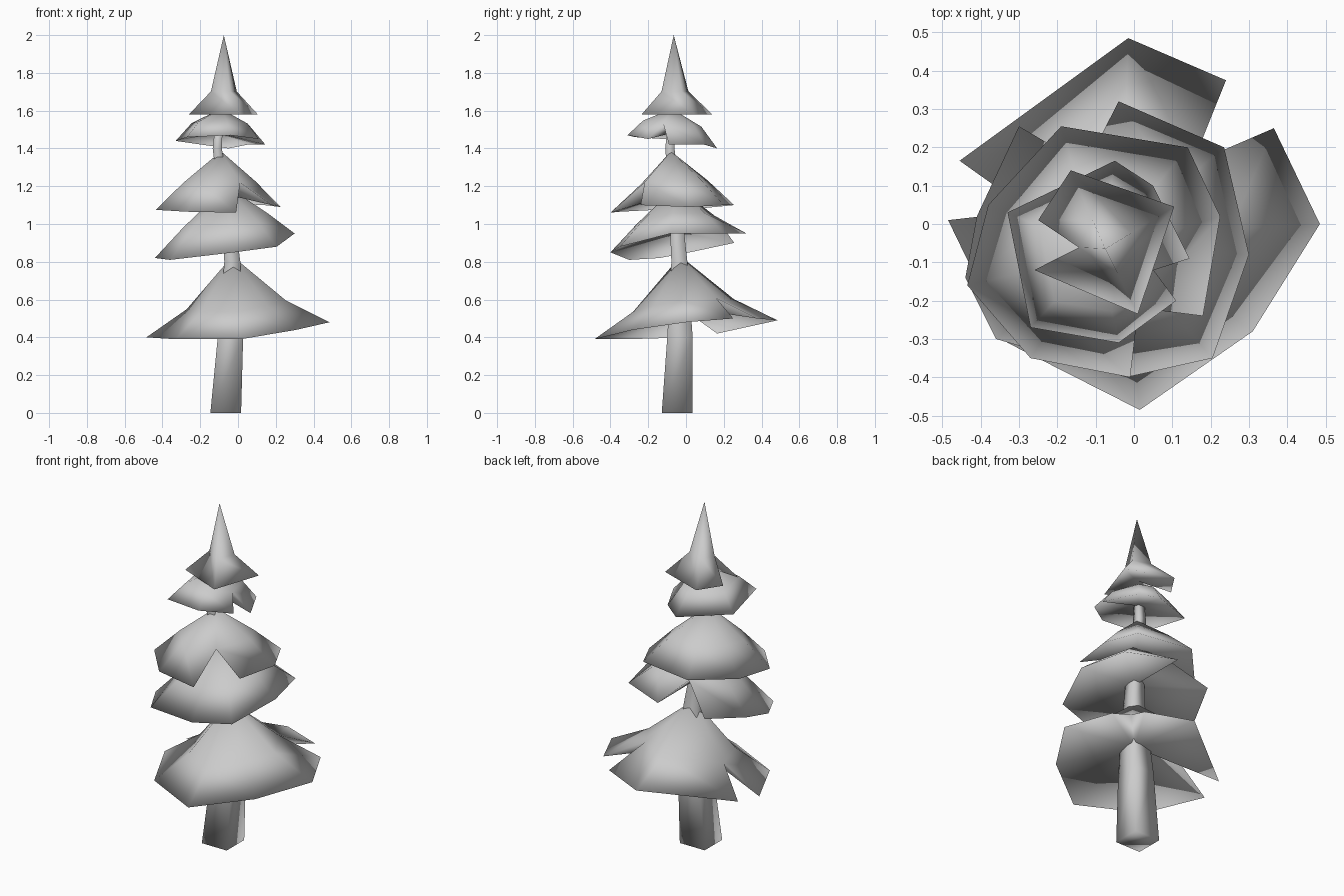
import bpy, bmesh, math
from mathutils import Vector

cube = bpy.data.objects.get("Cube")
if cube:
    bpy.data.objects.remove(cube)

grey = bpy.data.materials.new("plain grey")
grey.use_nodes = True
grey.diffuse_color = (0.6, 0.6, 0.6, 1)
grey.node_tree.nodes["Principled BSDF"].inputs["Base Color"].default_value = (0.6, 0.6, 0.6, 1)


def finish(bm, name):
    """Turn a bmesh into a fully smooth shaded grey object."""
    mesh = bpy.data.meshes.new(name)
    for face in bm.faces:
        face.smooth = True
    bm.to_mesh(mesh)
    bm.free()
    mesh.materials.append(grey)
    bpy.context.collection.objects.link(bpy.data.objects.new(name, mesh))


def tube(name, rings, sides):
    """Loft rings of (x, y, z, radius) into a capped tube."""
    bm = bmesh.new()
    loops = []
    for x, y, z, r in rings:
        angles = [math.tau * (i + 0.5) / sides for i in range(sides)]
        loops.append([bm.verts.new((x + r * math.cos(a), y + r * math.sin(a), z)) for a in angles])
    for low, high in zip(loops, loops[1:]):
        for i in range(sides):
            j = (i + 1) % sides
            bm.faces.new((low[i], low[j], high[j], high[i]))
    bm.faces.new(loops[0][::-1])
    bm.faces.new(loops[-1])
    finish(bm, name)


def tier(name, apex, under, reach, rise, panels):
    """Bough skirt: a cone flaring into notched panels, closed by a shallow underside."""
    bm = bmesh.new()
    apex = Vector(apex)
    top = bm.verts.new(apex)
    centre = bm.verts.new(under)

    def bend(p):
        q = apex.lerp(p, reach)
        q.z = p.z + rise * (apex.z - p.z)
        return bm.verts.new(q)

    panels = [[Vector(p) for p in panel] for panel in panels]
    # Neighbouring panels meet at one shared point where the notch begins
    seams = [bend((panel[-1] + panels[(k + 1) % len(panels)][0]) / 2)
             for k, panel in enumerate(panels)]
    for k, panel in enumerate(panels):
        mids = [seams[k - 1]] + [bend(p) for p in panel[1:-1]] + [seams[k]]
        rim = [bm.verts.new(p) for p in panel]
        for i in range(len(panel) - 1):
            bm.faces.new((top, mids[i], mids[i + 1]))
            bm.faces.new((mids[i], rim[i], rim[i + 1], mids[i + 1]))
            bm.faces.new((centre, rim[i + 1], rim[i]))
        # Walls of the notches
        bm.faces.new((rim[0], mids[0], centre))
        bm.faces.new((mids[-1], rim[-1], centre))
    finish(bm, name)


# Crooked tapering trunk, square in section
tube("trunk", [(-0.065, -0.047, 0, 0.115), (-0.04, -0.032, 0.4, 0.095),
               (-0.03, -0.035, 0.8, 0.06), (-0.05, -0.05, 1.0, 0.05),
               (-0.11, -0.085, 1.4, 0.034), (-0.1, -0.08, 1.53, 0.028)], 4)

# Bough skirts from the ground up
tier("lowest_boughs", (-0.03, -0.03, 0.83), (-0.03, -0.03, 0.56), 0.55, 0.33, [
    [(-0.485, 0.01, 0.4), (-0.33, -0.31, 0.39), (0.015, -0.485, 0.39),
     (0.31, -0.28, 0.44), (0.485, 0, 0.48), (0.365, 0.25, 0.5)],
    [(0.24, 0.375, 0.5), (-0.015, 0.485, 0.49), (-0.455, 0.165, 0.42)]])

tier("lower_boughs", (-0.06, -0.05, 1.2), (-0.05, -0.05, 0.96), 0.6, 0.43, [
    [(-0.3, 0.255, 0.9), (-0.41, 0.02, 0.85), (-0.44, -0.14, 0.82),
     (-0.36, -0.3, 0.81), (-0.02, -0.4, 0.85), (0.205, -0.35, 0.88),
     (0.3, -0.08, 0.95), (0.235, 0.2, 0.95), (-0.04, 0.32, 0.95)]])

tier("middle_boughs", (-0.09, -0.08, 1.385), (-0.08, -0.07, 1.16), 0.58, 0.46, [
    [(0.18, -0.24, 1.1), (0.225, 0.02, 1.09), (0.14, 0.2, 1.1),
     (-0.19, 0.255, 1.1), (-0.38, 0.05, 1.08), (-0.435, -0.16, 1.075),
     (-0.27, -0.35, 1.065), (-0.01, -0.4, 1.06)]])

tier("upper_boughs", (-0.09, -0.075, 1.61), (-0.1, -0.08, 1.48), 0.65, 0.55, [
    [(0.145, -0.09, 1.42), (0.05, 0.1, 1.42), (-0.05, 0.165, 1.4),
     (-0.33, 0.03, 1.44), (-0.27, -0.27, 1.46), (-0.04, -0.31, 1.47),
     (0.11, -0.2, 1.45)]])

tier("treetop", (-0.075, -0.065, 2.0), (-0.075, -0.065, 1.62), 0.38, 0.29, [
    [(-0.26, -0.12, 1.58), (0.01, -0.235, 1.58), (0.105, 0.045, 1.58),
     (-0.165, 0.14, 1.58), (-0.25, 0.01, 1.58)]])
